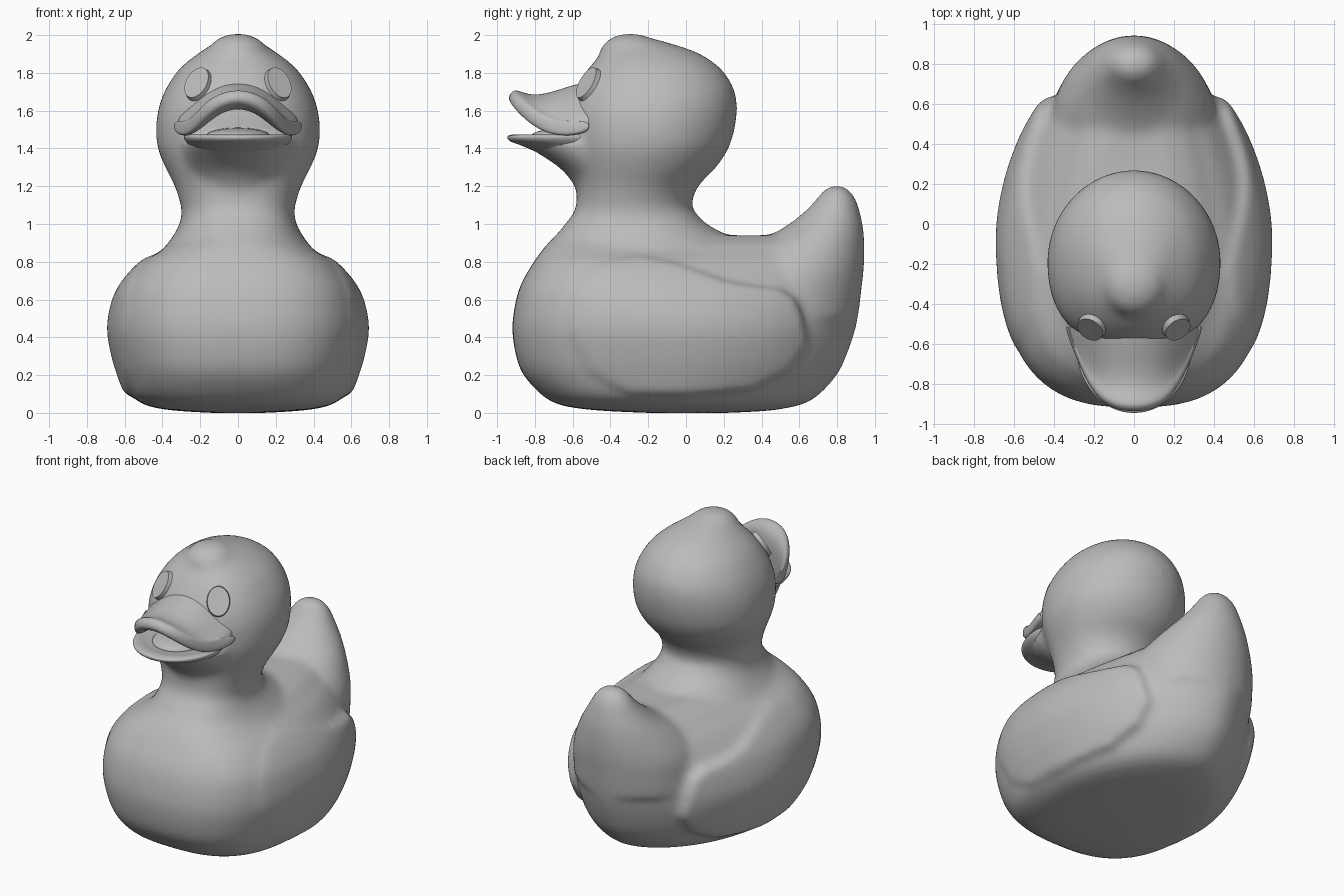
import bpy, bmesh, math
from mathutils import Vector

if "Cube" in bpy.data.objects:
    bpy.data.objects.remove(bpy.data.objects["Cube"])

grey = bpy.data.materials.new("soft grey")
grey.use_nodes = True
grey.diffuse_color = (0.5, 0.5, 0.5, 1)
grey.node_tree.nodes["Principled BSDF"].inputs["Base Color"].default_value = (0.5, 0.5, 0.5, 1)


def make(name, bm):
    bmesh.ops.recalc_face_normals(bm, faces=bm.faces)
    mesh = bpy.data.meshes.new(name)
    bm.to_mesh(mesh)
    bm.free()
    mesh.materials.append(grey)
    obj = bpy.data.objects.new(name, mesh)
    bpy.context.collection.objects.link(obj)
    return obj


def select(*objs):
    bpy.ops.object.select_all(action='DESELECT')
    for o in objs:
        o.select_set(True)
    bpy.context.view_layer.objects.active = objs[0]


def apply_all(obj):
    select(obj)
    for m in list(obj.modifiers):
        bpy.ops.object.modifier_apply(modifier=m.name)


def spow(v, e):
    return math.copysign(abs(v) ** e, v)


def refine(rows, steps=4):
    """Smooth curve through the rows."""
    fine = []
    for i in range(len(rows) - 1):
        a, b, c, d = (rows[max(0, min(len(rows) - 1, i + k))] for k in (-1, 0, 1, 2))
        for s in range(steps):
            t = s / steps
            fine.append([q + t / 2 * (r - p + t * (2 * p - 5 * q + 4 * r - u + t * (3 * (q - r) + u - p)))
                         for p, q, r, u in zip(a, b, c, d)])
    return fine + [rows[-1]]


def stack(name, rows, front=2.0, back=2.0, n=64):
    """Loft of oval rings; a row is (z, front y, back y, half width, y of widest point)."""
    bm = bmesh.new()
    rings = []
    for z, y0, y1, w, *wide in refine(rows):
        yc = wide[0] if wide else (y0 + y1) / 2
        ring = []
        for i in range(n):
            a = 2 * math.pi * i / n
            ahead = math.sin(a) < 0
            e = 2 / (front if ahead else back)
            reach = yc - y0 if ahead else y1 - yc
            ring.append(bm.verts.new((w * spow(math.cos(a), e), yc + reach * spow(math.sin(a), e), z)))
        rings.append(ring)
    for a, b in zip(rings, rings[1:]):
        for i in range(n):
            j = (i + 1) % n
            bm.faces.new((a[i], a[j], b[j], b[i]))
    bm.faces.new(rings[0])
    bm.faces.new(rings[-1])
    return make(name, bm)


def ball(name, size, centre):
    bm = bmesh.new()
    bmesh.ops.create_uvsphere(bm, u_segments=32, v_segments=16, radius=1)
    bmesh.ops.scale(bm, vec=size, verts=bm.verts)
    bmesh.ops.translate(bm, vec=centre, verts=bm.verts)
    return make(name, bm)


# Body, neck with head, tail, chin and forehead tuft
body_rows = [(0, -.2, .22, .14, 0), (.01, -.42, .42, .31, -.03), (.025, -.58, .53, .43, -.06),
             (.05, -.69, .63, .51, -.08), (.1, -.77, .71, .57, -.1), (.2, -.86, .8, .61, -.1),
             (.3, -.9, .85, .64, -.1), (.45, -.92, .9, .665, -.12), (.6, -.9, .925, .64, -.18),
             (.7, -.865, .935, .59, -.24), (.8, -.805, .94, .5, -.29), (.85, -.77, .935, .42, -.3),
             (.9, -.72, .92, .34, -.3), (.94, -.6, .8, .22, -.3)]
body = stack("duck_body", body_rows, 2.7, 1.75)

head = stack("head", [(.7, -.7, .3, .4), (.8, -.78, .32, .43), (.85, -.765, .31, .41), (.9, -.73, .28, .37),
                      (.95, -.68, .2, .335), (1, -.64, .11, .31), (1.05, -.6, .06, .298),
                      (1.1, -.58, .03, .303), (1.2, -.58, .065, .335), (1.3, -.6, .16, .385),
                      (1.4, -.62, .225, .425), (1.5, -.63, .257, .434), (1.6, -.625, .27, .424),
                      (1.7, -.595, .26, .39), (1.8, -.535, .205, .328), (1.86, -.485, .14, .268),
                      (1.91, -.44, .055, .2), (1.95, -.38, -.06, .14), (1.99, -.32, -.2, .06)], 2.3)

tail = stack("tail", [(.5, .0, .91, .43), (.7, .12, .935, .4), (.8, .2, .945, .36), (.9, .36, .945, .295),
                      (.97, .5, .94, .24), (1.05, .61, .925, .18), (1.12, .68, .905, .135),
                      (1.17, .72, .875, .1), (1.205, .76, .835, .04)])

chin = stack("chin", [(1.1, -.55, -.1, .2), (1.2, -.59, -.1, .25), (1.28, -.65, -.1, .29),
                      (1.34, -.73, -.1, .3), (1.39, -.81, -.1, .3), (1.43, -.87, -.1, .3), (1.455, -.87, -.1, .29)])

tuft = ball("tuft", (.16, .165, .11), (0, -.295, 1.9))

# Wings: body surface pushed outward toward the rear, trimmed to the wing outline
outline = [(-.62, .45), (-.6, .58), (-.55, .7), (-.45, .79), (-.25, .835), (-.05, .79), (.2, .7), (.35, .67),
           (.5, .655), (.58, .6), (.62, .5), (.645, .36), (.55, .22), (.35, .12), (0, .09), (-.3, .1), (-.5, .22)]
wings = []
for name, s in (("left_wing", 1), ("right_wing", -1)):
    bm = bmesh.new()
    face = bm.faces.new([bm.verts.new((s * .2, y, z)) for y, z in outline])
    out = bmesh.ops.extrude_face_region(bm, geom=[face])["geom"]
    bmesh.ops.translate(bm, vec=(s, 0, 0), verts=[v for v in out if isinstance(v, bmesh.types.BMVert)])
    cutter = make("wing_outline", bm)
    wing = stack(name, body_rows, 2.7, 1.75)
    for v in wing.data.vertices:
        v.co.x += s * (.008 + .05 * max(0, min(1, (v.co.y + .6) / 1.1)))
    mod = wing.modifiers.new("trim", 'BOOLEAN')
    mod.operation, mod.object = 'INTERSECT', cutter
    apply_all(wing)
    bpy.data.objects.remove(cutter)
    wings.append(wing)

# Fuse the soft parts into one skin
select(body, head, tail, chin, tuft, *wings)
bpy.ops.object.join()
fuse = body.modifiers.new("fuse", 'REMESH')
fuse.mode, fuse.voxel_size = 'VOXEL', .018
soften = body.modifiers.new("soften", 'SMOOTH')
soften.factor, soften.iterations = .5, 24
apply_all(body)
select(body)
bpy.ops.object.shade_smooth()

# Upper bill: arched half sheet, mirrored and thickened
rows = [[(0, -.48, 1.75), (.12, -.48, 1.72), (.23, -.43, 1.64), (.3, -.38, 1.57)],
        [(0, -.74, 1.65), (.12, -.73, 1.62), (.23, -.65, 1.53), (.31, -.51, 1.52)],
        [(0, -.87, 1.66), (.13, -.85, 1.62), (.25, -.72, 1.495), (.33, -.51, 1.505)],
        [(0, -.945, 1.71), (.17, -.915, 1.64), (.27, -.73, 1.48), (.355, -.49, 1.54)]]
bm = bmesh.new()
grid = [[bm.verts.new(p) for p in r] for r in rows]
for a, b in zip(grid, grid[1:]):
    for i in range(3):
        bm.faces.new((a[i], b[i], b[i + 1], a[i + 1]))
upper = make("upper_bill", bm)
mirror = upper.modifiers.new("mirror", 'MIRROR')
mirror.use_clip = True
thick = upper.modifiers.new("thickness", 'SOLIDIFY')
thick.thickness, thick.offset = .085, 0
sub = upper.modifiers.new("round", 'SUBSURF')
sub.levels = sub.render_levels = 3
select(upper)
bpy.ops.object.shade_smooth()

# Lower bill and tongue
lower = stack("lower_bill", [(1.38, -.79, -.3, .24), (1.415, -.87, -.3, .26), (1.435, -.925, -.3, .275),
                             (1.452, -.945, -.3, .285), (1.468, -.94, -.3, .285), (1.474, -.9, -.34, .26),
                             (1.464, -.84, -.38, .22)])
select(lower)
bpy.ops.object.shade_smooth_by_angle(angle=math.radians(50))
tongue = ball("tongue", (.17, .2, .045), (0, -.62, 1.465))
select(tongue)
bpy.ops.object.shade_smooth()

# Eyes: thin oval buttons lying on the head
for name, s in (("left_eye", 1), ("right_eye", -1)):
    hit, spot, normal, _ = body.ray_cast(Vector((s * .212, -2, 1.74)), Vector((0, 1, 0)))
    bm = bmesh.new()
    bmesh.ops.create_cone(bm, cap_ends=True, segments=40, radius1=1, radius2=.92, depth=1)
    bmesh.ops.scale(bm, vec=(.075, .1, .036), verts=bm.verts)
    eye = make(name, bm)
    eye.rotation_euler = normal.to_track_quat('Z', 'Y').to_euler()
    eye.location = spot
    select(eye)
    bpy.ops.object.shade_smooth_by_angle(angle=math.radians(40))
